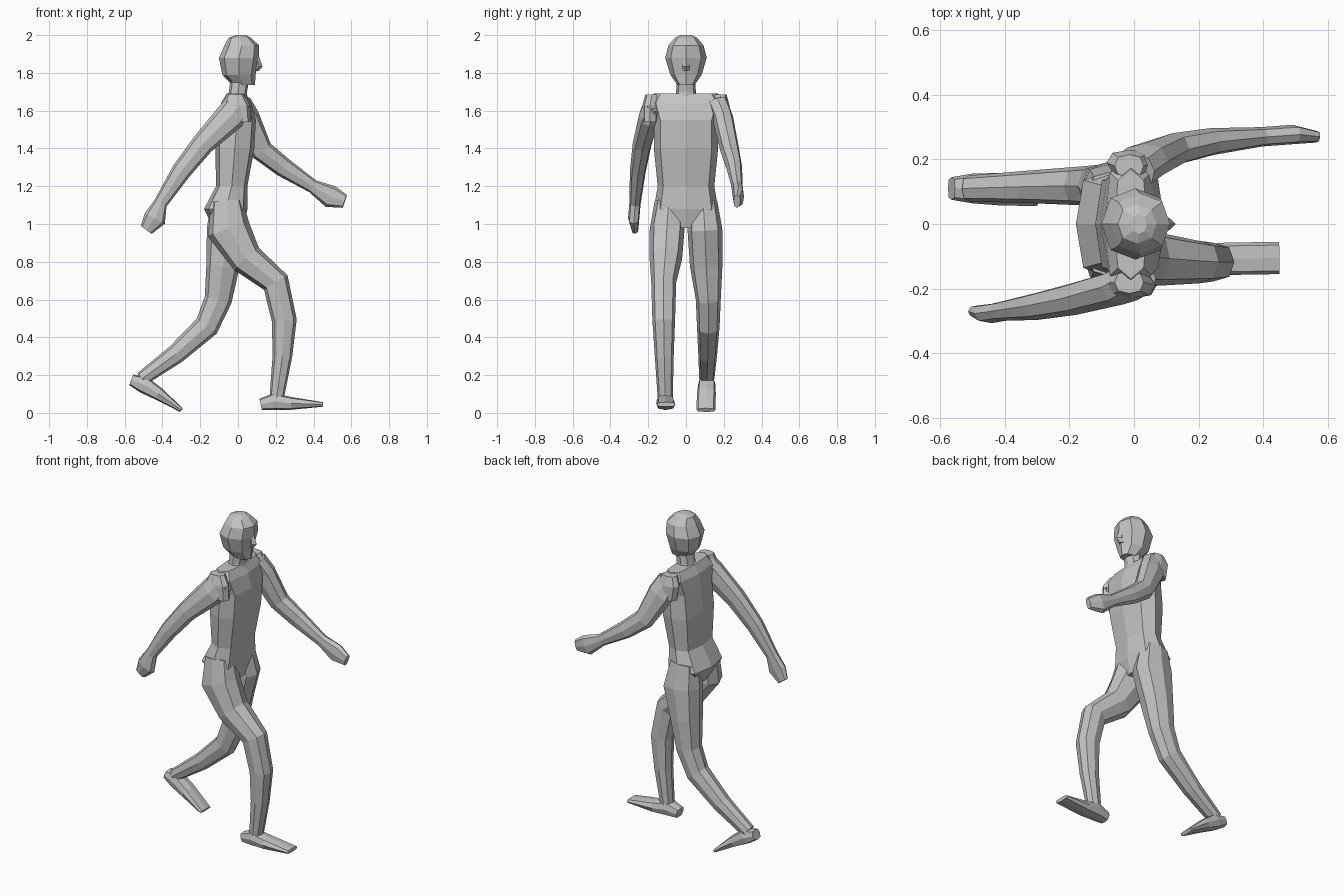
import bpy
import bmesh
from math import cos, sin, pi, copysign
from mathutils import Vector

old = bpy.data.objects.get("Cube")
if old:
    bpy.data.objects.remove(old, do_unlink=True)

grey = bpy.data.materials.new("plain grey")
grey.use_nodes = True
grey.diffuse_color = (.55, .55, .55, 1)
grey.node_tree.nodes["Principled BSDF"].inputs["Base Color"].default_value = grey.diffuse_color


def soften(value, power):
    """Push a sine or cosine outward so a ring becomes boxier."""
    return copysign(abs(value) ** power, value) if abs(value) > .001 else 0


def limb(name, rings, axis=None, sides=8, power=.8):
    """Loft flat-sided rings (x, y, z, half depth, half width) along a path.

    The width runs along y, the depth across the path. A fixed axis keeps
    every ring parallel instead of following the bends of the path.
    """
    bm = bmesh.new()
    centres = [Vector(ring[:3]) for ring in rings]
    last = len(rings) - 1
    loops = []
    for i, (centre, ring) in enumerate(zip(centres, rings)):
        before = centres[max(i - 1, 0)]
        after = centres[min(i + 1, last)]
        tangent = Vector(axis) if axis else (after - before).normalized()
        across = Vector((0, 1, 0))
        across = (across - tangent * tangent.dot(across)).normalized()
        forward = across.cross(tangent)
        depth, width = ring[3:]
        loop = []
        for k in range(sides):
            angle = 2 * pi * k / sides
            loop.append(bm.verts.new(
                centre
                + forward * depth * soften(cos(angle), power)
                + across * width * soften(sin(angle), power)))
        loops.append(loop)
    for low, high in zip(loops, loops[1:]):
        for k in range(sides):
            n = (k + 1) % sides
            bm.faces.new((low[k], low[n], high[n], high[k]))
    bm.faces.new(loops[0][::-1])
    bm.faces.new(loops[-1])
    bmesh.ops.recalc_face_normals(bm, faces=bm.faces)
    mesh = bpy.data.meshes.new(name)
    bm.to_mesh(mesh)
    bm.free()
    mesh.materials.append(grey)
    part = bpy.data.objects.new(name, mesh)
    bpy.context.collection.objects.link(part)
    return part


def posed(path, section, side):
    """Combine a side-on path (x, z) with shared sections (y, depth, width)."""
    return [(x, y * side, z, depth, width)
            for (x, z), (y, depth, width) in zip(path, section)]


UP = (0, 0, 1)
LEFT, RIGHT = 1, -1

# Torso from the crotch up to the sloped shoulders
limb("torso", [
    (-.05, 0, .98, .08, .09),
    (-.065, 0, 1.08, .115, .17),
    (-.033, 0, 1.2, .083, .15),
    (-.017, 0, 1.4, .103, .17),
    (-.005, 0, 1.55, .1, .17),
    (-.01, 0, 1.64, .08, .2),
    (-.01, 0, 1.69, .05, .17),
], axis=UP, power=.65)

# Neck and faceted head
limb("neck", [
    (-.005, 0, 1.66, .055, .06),
    (0, 0, 1.7, .048, .052),
    (.01, 0, 1.77, .05, .05),
], axis=UP)
limb("head", [
    (.03, 0, 1.735, .06, .045),
    (.005, 0, 1.79, .088, .083),
    (.005, 0, 1.88, .106, .11),
    (.02, 0, 1.945, .092, .093),
    (.01, 0, 1.985, .06, .06),
    (.015, 0, 2, .025, .03),
], axis=UP, power=.9)

# Small wedge of a nose
limb("nose", [
    (.09, 0, 1.81, .02, .02),
    (.108, 0, 1.835, .022, .02),
    (.1, 0, 1.89, .01, .012),
], axis=UP, sides=4, power=1)

# Legs share their sections; each has its own stride
leg_section = [
    (.09, .085, .075),
    (.1, .115, .092),
    (.107, .088, .086),
    (.118, .073, .066),
    (.118, .066, .06),
    (.115, .052, .05),
    (.11, .038, .04),
]
strides = {
    "right_leg": (RIGHT, [(-.06, 1.12), (-.05, .97), (.045, .815), (.2, .69),
                          (.245, .49), (.235, .3), (.205, .08)]),
    "left_leg": (LEFT, [(-.06, 1.12), (-.05, .97), (-.08, .78), (-.105, .6),
                        (-.165, .46), (-.33, .31), (-.51, .18)]),
}
for name, (side, path) in strides.items():
    limb(name, posed(path, leg_section, side))

# Feet run from heel to toe, one flat and one pushing off
foot_section = [
    (.11, .03, .035),
    (.11, .045, .046),
    (.108, .034, .05),
    (.105, .012, .05),
]
steps = {
    "right_foot": (RIGHT, [(.12, .045), (.19, .06), (.28, .05), (.45, .045)]),
    "left_foot": (LEFT, [(-.565, .175), (-.5, .15), (-.42, .1), (-.3, .015)]),
}
for name, (side, path) in steps.items():
    limb(name, posed(path, foot_section, side), power=.65)

# Arms from shoulder to hand, swinging opposite to the legs
arm_section = [
    (.165, .07, .055),
    (.195, .08, .055),
    (.232, .06, .05),
    (.255, .052, .042),
    (.27, .036, .03),
    (.277, .06, .03),
    (.27, .036, .018),
]
swings = {
    "right_arm": (RIGHT, [(.01, 1.64), (-.04, 1.57), (-.185, 1.425), (-.3, 1.28),
                          (-.41, 1.11), (-.44, 1.03), (-.485, .97)]),
    "left_arm": (LEFT, [(0, 1.64), (.035, 1.56), (.125, 1.39), (.24, 1.3),
                        (.395, 1.2), (.49, 1.145), (.565, 1.12)]),
}
for name, (side, path) in swings.items():
    limb(name, posed(path, arm_section, side))

# Rounded shoulder caps tie the arms to the chest
for name, side in (("left_shoulder", LEFT), ("right_shoulder", RIGHT)):
    limb(name, [
        (0, .19 * side, 1.54, .07, .04),
        (-.01, .19 * side, 1.63, .075, .04),
        (-.015, .18 * side, 1.685, .045, .035),
    ], axis=UP)
